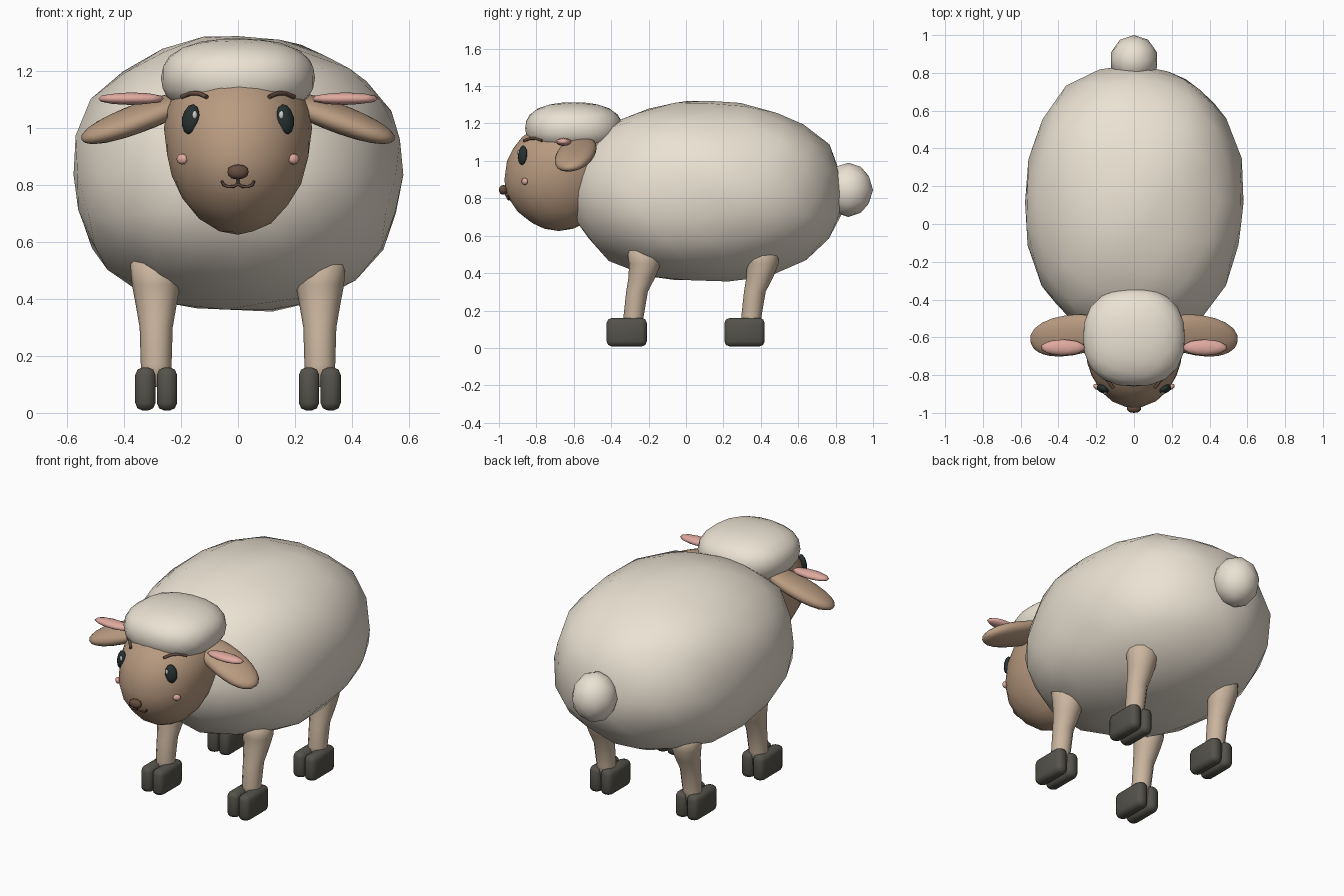
import bpy, bmesh, math, random
from mathutils import Vector, Euler

if "Cube" in bpy.data.objects:
    bpy.data.objects.remove(bpy.data.objects["Cube"])

random.seed(4)


def material(name, rgb):
    m = bpy.data.materials.new(name)
    m.diffuse_color = (*rgb, 1)
    m.use_nodes = True
    m.node_tree.nodes["Principled BSDF"].inputs["Base Color"].default_value = m.diffuse_color
    return m


WOOL = material("wool", (0.83, 0.76, 0.65))
FACE = material("face_skin", (0.49, 0.33, 0.22))
LEG = material("leg_skin", (0.60, 0.47, 0.35))
HOOF = material("hoof_grey", (0.09, 0.085, 0.07))
PINK = material("pink", (0.74, 0.40, 0.35))
DARK = material("eye_dark", (0.02, 0.03, 0.03))
BROWN = material("nose_brown", (0.13, 0.075, 0.05))
WHITE = material("eye_white", (0.9, 0.9, 0.9))


def finish(name, bm, mat, loc=(0, 0, 0), rot=(0, 0, 0)):
    bmesh.ops.recalc_face_normals(bm, faces=bm.faces)
    for f in bm.faces:
        f.smooth = True
    me = bpy.data.meshes.new(name)
    bm.to_mesh(me)
    bm.free()
    me.materials.append(mat)
    ob = bpy.data.objects.new(name, me)
    ob.location, ob.rotation_euler = loc, rot
    bpy.context.collection.objects.link(ob)
    return ob


def blob(name, mat, loc, size, p=2.0, rot=(0, 0, 0), level=3, warp=None):
    """Superellipsoid made from an icosphere, with an optional point warp."""
    bm = bmesh.new()
    bmesh.ops.create_icosphere(bm, subdivisions=level, radius=1)
    for v in bm.verts:
        d = v.co.normalized()
        d /= sum(abs(c) ** p for c in d) ** (1 / p)
        v.co = Vector((d.x * size[0], d.y * size[1], d.z * size[2]))
        if warp:
            v.co = warp(v.co, d)
    return finish(name, bm, mat, loc, rot)


def tube(name, mat, pts, sides=12):
    """Horizontal rings (x, y, z, radius) joined into a capped tube."""
    bm = bmesh.new()
    rings = [[bm.verts.new((x + r * math.cos(a), y + r * math.sin(a), z))
              for a in (2 * math.pi * i / sides for i in range(sides))]
             for x, y, z, r in pts]
    for lo, hi in zip(rings, rings[1:]):
        for i in range(sides):
            j = (i + 1) % sides
            bm.faces.new((lo[i], lo[j], hi[j], hi[i]))
    bm.faces.new(rings[0])
    bm.faces.new(rings[-1])
    return finish(name, bm, mat)


def strand(name, mat, pts, radius):
    cu = bpy.data.curves.new(name, "CURVE")
    cu.dimensions = "3D"
    cu.bevel_depth, cu.bevel_resolution, cu.use_fill_caps = radius, 2, True
    sp = cu.splines.new("POLY")
    sp.points.add(len(pts) - 1)
    for q, c in zip(sp.points, pts):
        q.co = (*c, 1)
    cu.materials.append(mat)
    bpy.context.collection.objects.link(bpy.data.objects.new(name, cu))


# Woolly body with diagonal soft ridges
def fleece(co, d):
    a = math.atan2(d.z, d.x)
    ridge = 0.012 * math.sin(5 * a + 6 * d.y) + random.uniform(-0.011, 0.011)
    return co * (1 + ridge)


blob("body", WOOL, (0, 0.115, 0.835), (0.58, 0.725, 0.483), 2.25, warp=fleece)
blob("tail", WOOL, (0, 0.868, 0.845), (0.128, 0.132, 0.145), level=2)

# Head: long chin, short crown, forehead leaning back
HEAD = Vector((0, -0.65, 1.0))


def lean(dz):
    return 0.286 * (max(dz, -0.15) + 0.045)


def face_y(x, z):
    dz = z - HEAD.z
    rz = 0.375 if dz < 0 else 0.25
    k = max(0.0, 1 - (x / 0.26) ** 2 - (dz / rz) ** 2)
    return HEAD.y - 0.32 * math.sqrt(k) + lean(dz)


def head_shape(co, d):
    z = d.z * (0.375 if d.z < 0 else 0.25)
    return Vector((co.x, co.y + lean(z), z))


blob("head", FACE, HEAD, (0.26, 0.32, 0.37), warp=head_shape)
blob("wool_cap", WOOL, (0, -0.6, 1.175), (0.27, 0.26, 0.138), 2.4)

# Nose and mouth
blob("nose", BROWN, (0, -0.977, 0.845), (0.038, 0.023, 0.026), 2.3, level=2)
strand("mouth_line", BROWN, [(0, face_y(0, z) - 0.003, z) for z in (0.83, 0.803)], 0.005)

for s, side in ((-1, "left"), (1, "right")):
    # Mouth curl and brow
    curl = [(0, 0.803), (0.015, 0.794), (0.035, 0.793), (0.05, 0.8), (0.057, 0.813)]
    strand("mouth_" + side, BROWN, [(s * x, face_y(x, z) - 0.003, z) for x, z in curl], 0.005)
    brow = [(0.11, 1.108), (0.135, 1.12), (0.165, 1.121), (0.197, 1.108)]
    strand("brow_" + side, BROWN, [(s * x, face_y(x, z) - 0.006, z) for x, z in brow], 0.008)

    # Eye, glint and cheek
    blob("eye_" + side, DARK, (s * 0.166, face_y(0.166, 1.03) - 0.002, 1.03),
         (0.034, 0.02, 0.054), rot=(-0.15, 0.12 * -s, 0.55 * s), level=2)
    blob("eye_glint_" + side, WHITE, (s * 0.152, face_y(0.152, 1.045) - 0.018, 1.045),
         (0.009, 0.007, 0.015), level=2)
    blob("cheek_" + side, PINK, (s * 0.196, face_y(0.196, 0.89) - 0.006, 0.89),
         (0.022, 0.014, 0.019), rot=(0, 0, 0.6 * s), level=2)

    # Drooping ear with pink inner pad
    blob("ear_" + side, FACE, (s * 0.345, -0.59, 1.035), (0.22, 0.108, 0.047), 2.2,
         rot=(0.12, s * 0.36, s * -0.16))
    blob("inner_ear_" + side, PINK, (s * 0.375, -0.654, 1.102), (0.12, 0.043, 0.022), level=2)

    # Legs with cloven hooves
    for place, dy in (("front", 0.0), ("rear", 0.63)):
        name = f"{place}_{side}"
        x = s * 0.287
        rings = [(-0.28, 0.09, 0.05), (-0.28, 0.17, 0.054), (-0.262, 0.3, 0.058),
                 (-0.235, 0.38, 0.072), (-0.22, 0.45, 0.085), (-0.225, 0.55, 0.093)]
        tube("leg_" + name, LEG, [(x, y + dy, z, r) for y, z, r in rings])
        for toe in (-1, 1):
            bm = bmesh.new()
            bmesh.ops.create_cube(bm, size=1)
            bmesh.ops.scale(bm, vec=(0.071, 0.215, 0.152), verts=bm.verts)
            bmesh.ops.bevel(bm, geom=bm.edges[:], offset=0.027, segments=2,
                            profile=0.5, affect="EDGES")
            finish(f"hoof_{name}_{'inner' if toe < 0 else 'outer'}", bm, HOOF,
                   (x + s * toe * 0.038, -0.317 + dy, 0.084))
